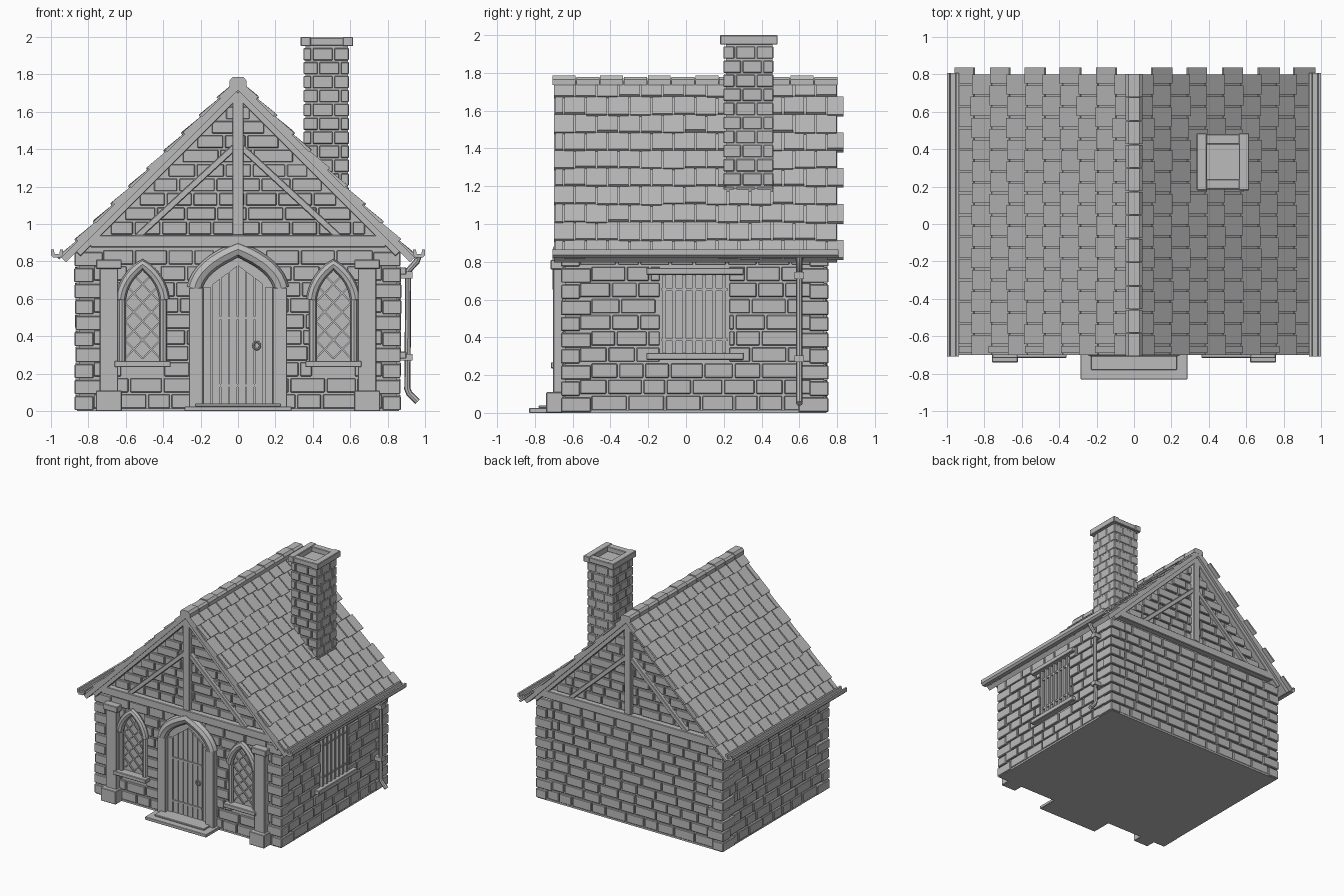
import bpy, bmesh, math, random
from mathutils import Vector

random.seed(4)
if "Cube" in bpy.data.objects:
    bpy.data.objects.remove(bpy.data.objects["Cube"], do_unlink=True)

stone = bpy.data.materials.new("stone_grey")
stone.use_nodes = True
GREY = (0.5, 0.5, 0.5, 1)
stone.diffuse_color = GREY
stone.node_tree.nodes["Principled BSDF"].inputs["Base Color"].default_value = GREY


# Helpers
def loft(bm, low, high):
    a = [bm.verts.new(p) for p in low]
    b = [bm.verts.new(p) for p in high]
    bm.faces.new(a)
    bm.faces.new(b)
    for i in range(len(a)):
        j = (i + 1) % len(a)
        bm.faces.new((a[i], a[j], b[j], b[i]))


def prism(bm, pts, y0, y1):
    loft(bm, [(x, y0, z) for x, z in pts], [(x, y1, z) for x, z in pts])


def box(bm, p, q):
    (x0, y0, z0), (x1, y1, z1) = p, q
    prism(bm, [(x0, z0), (x1, z0), (x1, z1), (x0, z1)], y0, y1)


def beam(bm, p, q, width, y0, y1):
    p, q = Vector(p), Vector(q)
    side = (q - p).normalized().orthogonal() * width / 2
    prism(bm, [p - side, q - side, q + side, p + side], y0, y1)


def finish(name, bm, bevel=0):
    bmesh.ops.recalc_face_normals(bm, faces=bm.faces)
    mesh = bpy.data.meshes.new(name)
    bm.to_mesh(mesh)
    bm.free()
    obj = bpy.data.objects.new(name, mesh)
    bpy.context.collection.objects.link(obj)
    mesh.materials.append(stone)
    if bevel:
        mod = obj.modifiers.new("edge", "BEVEL")
        mod.width, mod.segments = bevel, 1
    return obj


def tube(name, points, radius):
    curve = bpy.data.curves.new(name, "CURVE")
    curve.dimensions = "3D"
    curve.bevel_depth, curve.bevel_resolution = radius, 2
    curve.use_fill_caps = True
    spline = curve.splines.new("POLY")
    spline.points.add(len(points) - 1)
    for point, co in zip(spline.points, points):
        point.co = (*co, 1)
    obj = bpy.data.objects.new(name, curve)
    bpy.context.collection.objects.link(obj)
    curve.materials.append(stone)
    bpy.ops.object.select_all(action="DESELECT")
    obj.select_set(True)
    bpy.context.view_layer.objects.active = obj
    bpy.ops.object.convert(target="MESH")
    bpy.ops.object.shade_smooth_by_angle()


def arch(cx, w, spring, apex, n=8):
    h = apex - spring
    right = []
    for i in range(n + 1):
        t = i / n
        right.append((w * ((1 - t) ** 2 + 1.8 * t * (1 - t)), spring + h * (1.2 * t * (1 - t) + t * t)))
    return [(cx + x, z) for x, z in right] + [(cx - x, z) for x, z in right[-2::-1]]


def courses(bm, place, z0, pitch, rows, span, holes=()):
    for i in range(rows):
        lo, hi = z0 + i * pitch, z0 + (i + 1) * pitch - 0.011
        half0, half1 = span(i, hi)
        gaps = [h for h in holes if h[2] < hi and h[3] > lo]
        u = half0
        while u < half1 - 0.02:
            end = min(u + random.uniform(0.12, 0.2), half1)
            if half1 - end < 0.06:
                end = half1
            pieces = [(u, end - 0.011)]
            for a, b, _, _ in gaps:
                pieces = [s for l, r in pieces for s in ((l, min(r, a)), (max(l, b), r)) if s[1] - s[0] > 0.015]
            depth = random.uniform(0.012, 0.02)
            for l, r in pieces:
                box(bm, place(l, lo, -0.01), place(r, hi, depth))
            u = end


# Solid house body and base
bm = bmesh.new()
prism(bm, [(-0.85, 0), (0.85, 0), (0.85, 0.87), (0, 1.72), (-0.85, 0.87)], -0.64, 0.73)
box(bm, (-0.86, -0.655, 0), (0.86, 0.745, 0.015))
finish("house_body", bm)

# Wall bricks and corner stones
front = lambda u, z, d: (u, -0.64 - d, z)
back = lambda u, z, d: (u, 0.73 + d, z)
sides = [lambda u, z, d, s=s: (s * (0.85 + d), u, z) for s in (-1, 1)]
door_holes = [(-0.19, 0.19, 0, 0.72), (-0.13, 0.13, 0.7, 0.82)]
for c in (-0.51, 0.51):
    door_holes += [(c - 0.115, c + 0.115, 0.26, 0.62), (c - 0.075, c + 0.075, 0.6, 0.74)]
PITCH = 0.0855
bm = bmesh.new()
wide = lambda i, z: (-0.77 + 0.05 * (i % 2), 0.78 - 0.05 * (i % 2))
deep = lambda i, z: (-0.5 - 0.06 * (i % 2), 0.61 + 0.06 * (i % 2))
gable = lambda i, z: (z - 1.69, 1.7 - z)
courses(bm, front, 0.015, PITCH, 10, wide, door_holes)
courses(bm, back, 0.015, PITCH, 10, wide)
courses(bm, sides[0], 0.015, PITCH, 10, deep)
courses(bm, sides[1], 0.015, PITCH, 10, deep, [(-0.14, 0.23, 0.3, 0.74)])
for wall in (front, back):
    courses(bm, wall, 0.945, 0.077, 9, gable)
finish("wall_bricks", bm, 0.004)

bm = bmesh.new()
for i in range(10):
    lx, ly = (0.1, 0.16) if i % 2 == 0 else (0.15, 0.1)
    z = 0.005 + i * PITCH
    for sx in (-1, 1):
        grow = random.uniform(-0.005, 0.003)
        for y, s in ((-0.662, 1), (0.755, -1)):
            box(bm, (sx * (0.873 + grow), y, z), (sx * (0.873 - lx), y + s * ly, z + PITCH - 0.01))
finish("corner_stones", bm, 0.005)

# Timber framing on both gables
bm = bmesh.new()
for y0, y1 in ((-0.69, -0.63), (0.72, 0.78)):
    m = (y1 - y0) * 0.12
    box(bm, (-0.79, y0, 0.875), (0.79, y1, 0.94))
    box(bm, (-0.03, y0, 0.94), (0.03, y1, 1.7))
    for s in (-1, 1):
        beam(bm, (s * 0.02, 1.41), (s * 0.54, 0.93), 0.035, y0 + m, y1 - m)
        beam(bm, (s * 0.86, 0.845), (0, 1.705), 0.05, y0, y1)
finish("gable_timbers", bm, 0.004)

# Roof boards and overlapping shingles
C = math.sqrt(0.5)
boards, shingles = bmesh.new(), bmesh.new()
for s in (-1, 1):
    def slope(t, n, y):
        return (s * (t + n) * C, y, 1.765 + (n - t) * C)

    def slab(bm, y0, y1, t0, t1, n0, n1, n2, n3):
        loft(bm, [slope(t0, n0, y0), slope(t1, n2, y0), slope(t1, n3, y0), slope(t0, n1, y0)],
             [slope(t0, n0, y1), slope(t1, n2, y1), slope(t1, n3, y1), slope(t0, n1, y1)])

    slab(boards, -0.7, 0.8, 0, 1.335, -0.035, 0, -0.035, 0)
    for row in range(10):
        odd = row % 2
        cuts = [-0.705 + 0.116 * k for k in range(14)]
        if odd:
            cuts = [-0.695] + [c + 0.058 for c in cuts[:-1]] + [0.84]
        for a, b in zip(cuts, cuts[1:]):
            t = row * 0.134
            drop = random.uniform(-0.012, 0.006)
            lift = random.uniform(0.014, 0.02)
            slab(shingles, a + 0.005, b - 0.005, t, t + 0.14 + drop, -0.004, 0.006, 0, lift)
finish("roof_boards", boards)
finish("roof_shingles", shingles)

bm = bmesh.new()
for i in range(12):
    y, top = -0.706 + i * 0.126, 1.785 - 0.006 * (i % 2)
    prism(bm, [(-0.046, 1.735), (0.046, 1.735), (0.046, 1.765), (0.03, top), (-0.03, top), (-0.046, 1.765)], y, y + 0.121)
finish("ridge_tiles", bm)

# Gutters and downpipe
bm = bmesh.new()
for s in (-1, 1):
    trough = [(0.935, 0.865), (0.935, 0.835), (0.95, 0.82), (0.985, 0.82), (1, 0.835), (1, 0.865), (0.985, 0.865), (0.98, 0.84), (0.955, 0.84), (0.95, 0.865)]
    prism(bm, [(s * x, z) for x, z in trough], -0.708, 0.808)
finish("gutters", bm)
tube("downpipe", [(0.965, 0.6, 0.83), (0.955, 0.6, 0.8), (0.91, 0.6, 0.75), (0.905, 0.6, 0.12), (0.915, 0.6, 0.095), (0.96, 0.6, 0.05)], 0.017)
bm = bmesh.new()
for z in (0.27, 0.71):
    box(bm, (0.85, 0.575, z), (0.932, 0.625, z + 0.035))
finish("downpipe_brackets", bm)

# Chimney with staggered bricks and hollow cap
bm = bmesh.new()
box(bm, (0.362, 0.212, 1.1), (0.588, 0.458, 1.955))
finish("chimney_core", bm)
bm = bmesh.new()
for i in range(11):
    z, k = 1.13 + i * 0.0745, 0.035 * (i % 2)
    xs, ys = (0.35, 0.4 + k, 0.515 + k, 0.602), (0.198, 0.265 + k, 0.375 + k, 0.472)
    for a in range(3):
        for b in range(3):
            if (a, b) != (1, 1):
                box(bm, (xs[a], ys[b], z), (xs[a + 1] - 0.009, ys[b + 1] - 0.009, z + 0.065))
finish("chimney_bricks", bm, 0.004)
bm = bmesh.new()
for x in (0.335, 0.56):
    box(bm, (x, 0.18, 1.95), (x + 0.055, 0.485, 2))
for y in (0.185, 0.425):
    box(bm, (0.385, y, 1.953), (0.565, y + 0.055, 1.996))
finish("chimney_cap", bm, 0.004)

# Front door with planks, straps, jambs and pointed hood
bm = bmesh.new()
prism(bm, [(-0.195, 0.02)] + arch(0, 0.195, 0.64, 0.87)[::-1] + [(0.195, 0.02)], -0.65, -0.63)
finish("door_backing", bm)
bm = bmesh.new()
for i in range(6):
    x = -0.135 + i * 0.045
    top = lambda v: 0.78 - 0.75 * abs(v)
    prism(bm, [(x, 0.03), (x + 0.04, 0.03), (x + 0.04, top(x + 0.04)), (x, top(x))], -0.662, -0.64)
for s in (-1, 1):
    box(bm, (s * 0.143, -0.668, 0.03), (s * 0.19, -0.64, 0.66))
finish("door_planks", bm)
bm = bmesh.new()
for z in (0.13, 0.49):
    box(bm, (-0.14, -0.67, z), (0.13, -0.655, z + 0.016))
finish("door_straps", bm)
ring = [(0.1 + 0.018 * math.cos(a * math.pi / 6), -0.672, 0.35 + 0.02 * math.sin(a * math.pi / 6)) for a in range(13)]
tube("door_ring", ring, 0.006)
bm = bmesh.new()
for s in (-1, 1):
    box(bm, (s * 0.185, -0.7, 0.02), (s * 0.262, -0.63, 0.66))
finish("door_jambs", bm, 0.004)
tube("door_hood", [(x, -0.665, z) for x, z in arch(0, 0.232, 0.655, 0.865)], 0.042)
bm = bmesh.new()
box(bm, (-0.285, -0.83, 0), (0.285, -0.64, 0.025))
box(bm, (-0.23, -0.78, 0.025), (0.23, -0.64, 0.04))
finish("door_steps", bm, 0.003)

# Arched lattice windows and pilasters
for side, c in (("right", -0.51), ("left", 0.51)):
    outline = [(c + 0.11, 0.26)] + arch(c, 0.11, 0.59, 0.78) + [(c - 0.11, 0.26)]
    bm = bmesh.new()
    prism(bm, outline, -0.648, -0.63)
    finish(side + "_window_pane", bm)
    tube(side + "_window_frame", [(x, -0.662, z) for x, z in outline], 0.02)
    tube(side + "_window_hood", [(x, -0.67, z) for x, z in arch(c, 0.118, 0.595, 0.785)], 0.028)
    bm = bmesh.new()
    for s in (-1, 1):
        for k in range(3):
            beam(bm, (c - s * 0.095, 0.28 + 0.1 * k), (c + s * 0.095, 0.48 + 0.1 * k), 0.009, -0.66, -0.645)
        beam(bm, (c, 0.28), (c + s * 0.095, 0.38), 0.009, -0.66, -0.645)
        beam(bm, (c - s * 0.095, 0.58), (c + s * 0.04, 0.72), 0.009, -0.66, -0.645)
    finish(side + "_window_lattice", bm)
    bm = bmesh.new()
    box(bm, (c - 0.15, -0.715, 0.235), (c + 0.15, -0.64, 0.268))
    finish(side + "_window_sill", bm, 0.004)
    p = math.copysign(0.69, c)
    bm = bmesh.new()
    box(bm, (p - 0.05, -0.703, 0.1), (p + 0.05, -0.63, 0.77))
    box(bm, (p - 0.07, -0.74, 0), (p + 0.07, -0.63, 0.11))
    box(bm, (p - 0.068, -0.717, 0.76), (p + 0.068, -0.63, 0.81))
    finish(side + "_pilaster", bm, 0.004)

# Barred side window
bm = bmesh.new()
for z in (0.28, 0.73):
    box(bm, (0.84, -0.21, z), (0.9, 0.305, z + 0.038))
finish("side_window_sill_and_lintel", bm, 0.004)
bm = bmesh.new()
for i in range(7):
    y = -0.125 + i * 0.053
    box(bm, (0.845, y, 0.318), (0.872, y + 0.02, 0.73))
for z in (0.38, 0.645):
    box(bm, (0.845, -0.13, z), (0.866, 0.22, z + 0.015))
finish("side_window_bars", bm)
